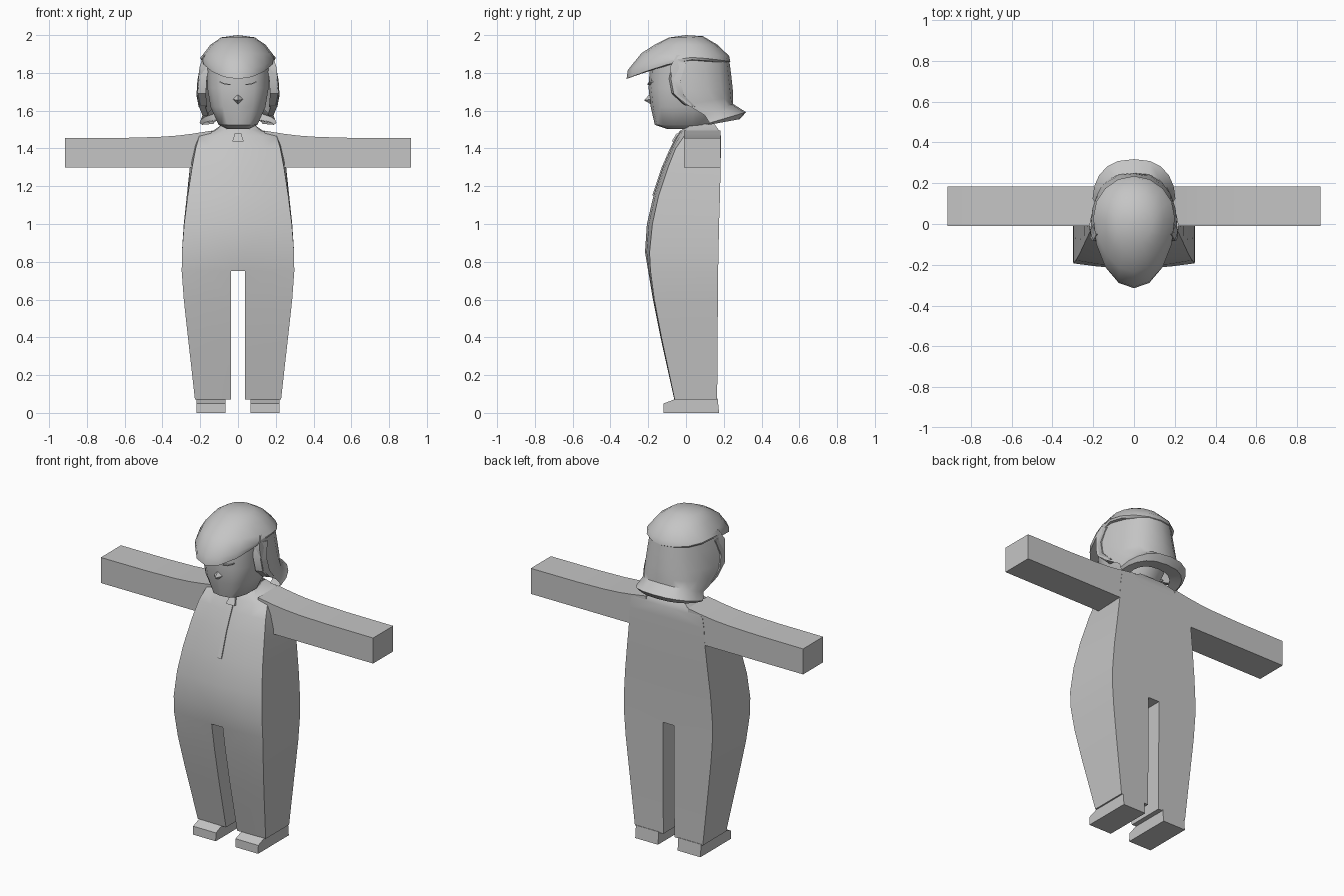
import bpy, bmesh, math
from mathutils import Vector

if "Cube" in bpy.data.objects:
    bpy.data.objects.remove(bpy.data.objects["Cube"])

grey = bpy.data.materials.new("plain_grey")
grey.diffuse_color = (0.56, 0.56, 0.56, 1)
grey.use_nodes = True
grey.node_tree.nodes["Principled BSDF"].inputs["Base Color"].default_value = grey.diffuse_color


def finish(name, bm, angle=35, weld=True):
    """Turn a bmesh into a shaded object."""
    if weld:
        bmesh.ops.remove_doubles(bm, verts=bm.verts, dist=0.0005)
    bmesh.ops.recalc_face_normals(bm, faces=bm.faces)
    mesh = bpy.data.meshes.new(name)
    bm.to_mesh(mesh)
    bm.free()
    mesh.materials.append(grey)
    obj = bpy.data.objects.new(name, mesh)
    bpy.context.collection.objects.link(obj)
    bpy.ops.object.select_all(action='DESELECT')
    obj.select_set(True)
    bpy.context.view_layer.objects.active = obj
    bpy.ops.object.shade_smooth_by_angle(angle=math.radians(angle))
    return obj


def loft(bm, rows, closed=True, cap_start=False, cap_end=False):
    """Skin a list of equal-length point rows."""
    vs = [[bm.verts.new(p) for p in r] for r in rows]
    n = len(vs[0])
    for a, b in zip(vs, vs[1:]):
        for i in range(n if closed else n - 1):
            j = (i + 1) % n
            bm.faces.new((a[i], a[j], b[j], b[i]))
    if cap_start:
        bm.faces.new(vs[0])
    if cap_end:
        bm.faces.new(vs[-1])


# Overalls: z, front width, back width, corner y, middle y, back y
GAP = 0.037
LEGS = [(0.07, .228, .228, -.06, -.062, .165), (0.25, .248, .248, -.098, -.102, .166),
        (0.40, .265, .265, -.13, -.135, .167), (0.60, .287, .287, -.168, -.175, .169),
        (0.75, .298, .298, -.188, -.20, .17)]
TORSO = [LEGS[-1], (0.85, .297, .297, -.193, -.217, .172), (1.0, .285, .287, -.178, -.207, .175),
         (1.15, .266, .271, -.145, -.172, .18), (1.3, .243, .255, -.095, -.122, .183),
         (1.4, .224, .25, -.055, -.078, .185), (1.465, .205, .24, -.01, -.045, .185),
         (1.495, .12, .13, .0, -.025, .175), (1.53, .08, .08, .03, .01, .15)]


def section(row, s):
    z, wf, wb, yc, ym, yb = row
    return [(s * GAP, ym, z), (s * wf * .6, ym + (yc - ym) * .35, z), (s * wf, yc, z),
            (s * wb, yb, z), (s * GAP, yb, z)]


bm = bmesh.new()
for s in (-1, 1):
    loft(bm, [section(r, s) for r in LEGS], cap_start=True)
    loft(bm, [section(r, s) for r in TORSO], closed=False)
# middle strip: crotch, front, neck top and back
strip = [(GAP, TORSO[0][5], .75)] + [(GAP, r[4], r[0]) for r in TORSO] \
    + [(GAP, r[5], r[0]) for r in reversed(TORSO)]
loft(bm, [strip, [(-x, y, z) for x, y, z in strip]], closed=False)
finish("overalls", bm, 40)

# Front flap and zip pull
bm = bmesh.new()
flap = [(r[0], r[4]) for r in TORSO[3:8]]
loft(bm, [[(-.012, y + .004, z), (-.012, y - .007, z), (.012, y - .007, z), (.012, y + .004, z)]
          for z, y in flap], cap_start=True, cap_end=True)
finish("front_flap", bm)
bm = bmesh.new()
loft(bm, [[(-w, y, z), (-w, y - .012, z), (w, y - .012, z), (w, y, z)]
          for z, w, y in ((1.437, .03, -.064), (1.48, .017, -.038))], cap_start=True, cap_end=True)
finish("zip_pull", bm)

for s, side in ((-1, "left"), (1, "right")):
    # Sleeve: x and top height
    bm = bmesh.new()
    loft(bm, [[(s * x, -.01, 1.3), (s * x, .183, 1.3), (s * x, .183, t), (s * x, -.01, t)]
              for x, t in ((.14, 1.494), (.24, 1.478), (.32, 1.468), (.42, 1.461),
                           (.6, 1.456), (.915, 1.455))], cap_start=True, cap_end=True)
    finish(side + "_arm", bm)
    # Shoe with sloping toe
    bm = bmesh.new()
    prof = [(-.12, 0), (.175, 0), (.168, .075), (-.06, .072), (-.118, .05)]
    loft(bm, [[(s * x, y, z) for y, z in prof] for x in (.066, .219)],
         cap_start=True, cap_end=True)
    finish(side + "_shoe", bm, 20)


def power(v, p):
    return math.copysign(abs(v) ** p, v)


# Face: z, half width, front y, back y
bm = bmesh.new()
rings = []
for z, w, yf, yb in ((1.503, .06, -.10, .10), (1.525, .105, -.165, .13), (1.62, .148, -.187, .16),
                     (1.72, .165, -.198, .17), (1.86, .168, -.19, .17)):
    c, d = (yf + yb) / 2, (yb - yf) / 2
    rings.append([(w * power(math.cos(a), .75), c + d * power(math.sin(a), .75), z)
                  for a in (math.tau * (i + .5) / 14 for i in range(14))])
loft(bm, rings, cap_start=True, cap_end=True)
finish("face", bm, 45)

# Nose
bm = bmesh.new()
tip = bm.verts.new((0, -.222, 1.655))
base = [bm.verts.new(p) for p in ((-.028, -.185, 1.66), (0, -.183, 1.632),
                                  (.028, -.185, 1.66), (0, -.19, 1.69))]
for i in range(4):
    bm.faces.new((tip, base[i], base[(i + 1) % 4]))
bm.faces.new(base)
finish("nose", bm, 20)

# Closed eyelids
for s, side in ((-1, "left"), (1, "right")):
    bm = bmesh.new()
    loft(bm, [[(s * x, -.17, z), (s * x, -.17, z + .006), (s * x, y, z + .006), (s * x, y, z)]
              for x, y, z in ((.04, -.204, 1.735), (.07, -.202, 1.738), (.098, -.194, 1.75))],
         cap_start=True, cap_end=True)
    finish(side + "_eyelid", bm, 20)

# Hair crown and fringe: half width, front y, side y, back y, front z, side z, back z
CROWN = [(.09, -.09, .0, .09, 1.987, 1.987, 1.994), (.145, -.165, .02, .165, 1.95, 1.95, 1.95),
         (.187, -.235, .03, .228, 1.905, 1.895, 1.89), (.2, -.308, .03, .235, 1.815, 1.882, 1.86),
         (.196, -.315, .03, .22, 1.768, 1.87, 1.85), (.165, -.17, .03, .19, 1.82, 1.862, 1.85)]
bm = bmesh.new()
rings = []
for w, yf, ys, yb, zf, zs, zb in CROWN:
    ring = []
    for i in range(16):
        t = math.tau * i / 16
        c = math.cos(t)
        k = abs(c) ** 1.4
        ring.append((w * math.sin(t), ys + abs(c) * ((yf if c > 0 else yb) - ys),
                     zs + k * ((zf if c > 0 else zb) - zs)))
    rings.append(ring)
rings.insert(0, [(0, 0, 2.0)] * 16)
vs_top = bm.verts.new((0, 0, 2.0))
first = [bm.verts.new(p) for p in rings[1]]
for i in range(16):
    bm.faces.new((vs_top, first[i], first[(i + 1) % 16]))
loft(bm, rings[1:])
finish("hair_crown", bm, 42)

# Hair sides, back and flipped ends: half width, front y, back y, front z, back z
HAIR = [(.183, -.05, .226, 1.895, 1.89), (.204, -.085, .238, 1.83, 1.80),
        (.216, -.065, .247, 1.70, 1.72), (.212, .0, .25, 1.635, 1.67),
        (.188, .10, .25, 1.575, 1.635), (.203, .125, .318, 1.535, 1.592),
        (.19, .12, .285, 1.525, 1.555), (.13, .12, .21, 1.53, 1.56)]
bm = bmesh.new()
rows = []
for w, yf, yb, zf, zb in HAIR:
    row = []
    for i in range(11):
        a = math.pi * i / 10
        h = math.sin(a)
        row.append((w * power(math.cos(a), .8), yf + (yb - yf) * h, zf + (zb - zf) * h))
    rows.append(row)
loft(bm, rows, closed=False)
# inner surface that gives the front edges their thickness
inner = [[(x * .84, y - .012 if abs(x) < .1 else y + .008, z) for x, y, z in r] for r in rows[:5]]
for k in (0, -1):
    loft(bm, [[r[k] for r in rows[:5]], [r[k] for r in inner]], closed=False)
loft(bm, inner, closed=False)
finish("hair_back", bm, 40)

# Side locks in front of the ears
for s, side in ((-1, "left"), (1, "right")):
    bm = bmesh.new()
    loft(bm, [[(s * xi, y0, z), (s * xo, y0 + .01, z), (s * (xo + .008), y1, z - .01), (s * xi, y1, z - .01)]
              for xi, xo, y0, y1, z in ((.15, .19, -.07, .0, 1.86), (.165, .207, -.09, -.03, 1.77),
                                        (.17, .212, -.075, -.01, 1.69), (.165, .2, -.01, .05, 1.63))],
         cap_start=True, cap_end=True)
    finish(side + "_side_lock", bm, 30)
